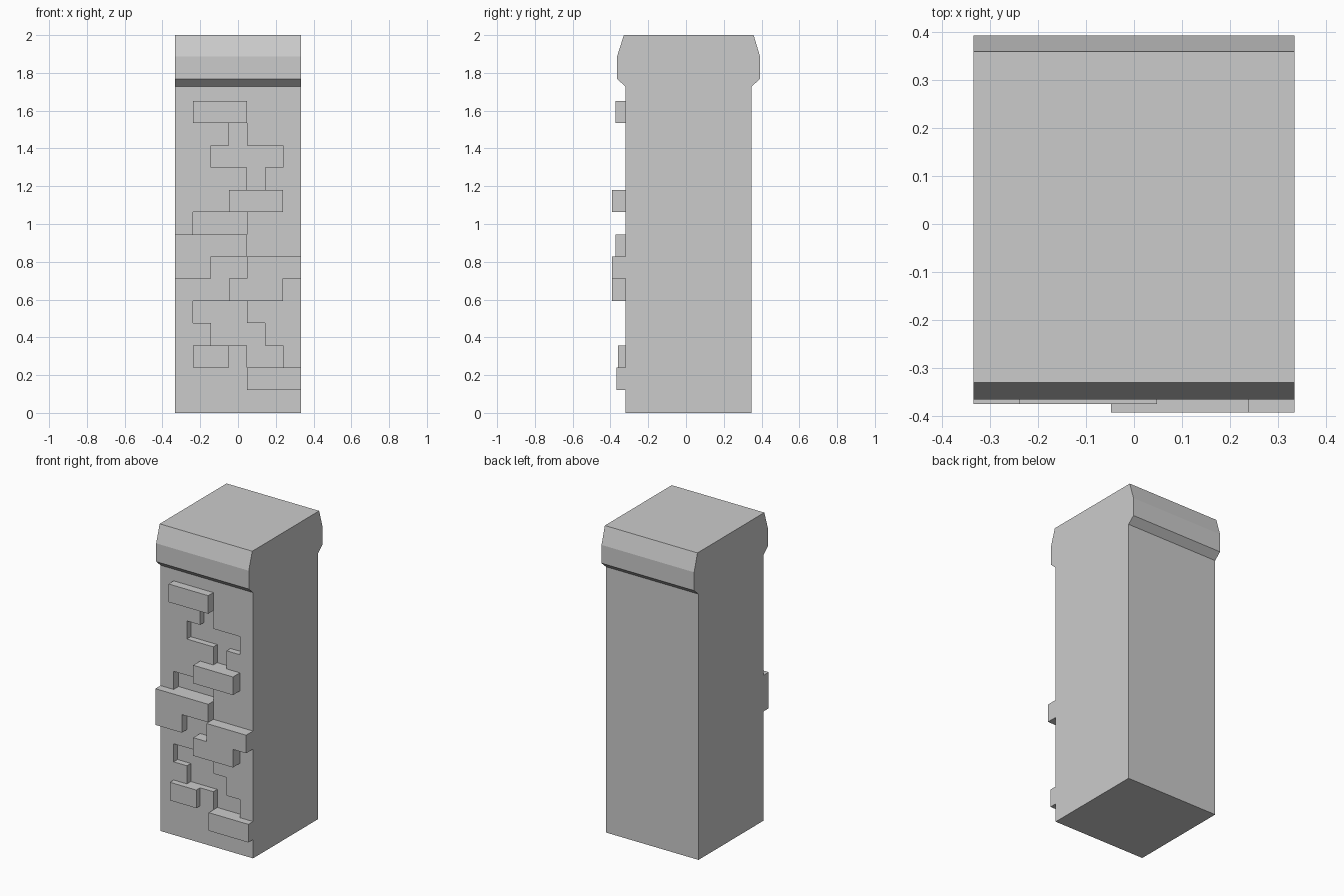
import bpy, bmesh
from mathutils import Vector

if "Cube" in bpy.data.objects:
    bpy.data.objects.remove(bpy.data.objects["Cube"])

HALF = 0.333      # half width of the pillar
FRONT = -0.321    # front wall plane
BACK = 0.347      # back wall plane


def col(c):
    """x of brick column line c (0..7)"""
    return -HALF + 2 * HALF * c / 7


def row(r):
    """z of brick course line r"""
    return 0.004 + 0.1177 * r


def prism(name, pts, to3d, depth):
    """Extrude a 2D outline along a depth vector"""
    bm = bmesh.new()
    face = bm.faces.new([bm.verts.new(to3d(a, b)) for a, b in pts])
    ext = bmesh.ops.extrude_face_region(bm, geom=[face], use_keep_orig=True)
    moved = [v for v in ext["geom"] if isinstance(v, bmesh.types.BMVert)]
    bmesh.ops.translate(bm, vec=Vector(depth), verts=moved)
    bmesh.ops.recalc_face_normals(bm, faces=bm.faces)
    mesh = bpy.data.meshes.new(name)
    bm.to_mesh(mesh)
    bm.free()
    obj = bpy.data.objects.new(name, mesh)
    bpy.context.collection.objects.link(obj)
    return obj


def wall_shape(name, cells, y0, y1):
    """Outline in (column, row) units, extruded from y0 to y1"""
    return prism(name, cells, lambda c, r: (col(c), y0, row(r)), (0, y1 - y0, 0))


def rect(c0, c1, r0, r1):
    return [(c0, r0), (c1, r0), (c1, r1), (c0, r1)]


# Pillar with flared cap: side profile in (y, z)
profile = [(FRONT, 0), (BACK, 0), (BACK, 1.728), (0.392, 1.768), (0.392, 1.887),
           (0.358, 2), (-0.329, 2), (-0.365, 1.887), (-0.365, 1.768), (FRONT, 1.728)]
pillar = prism("pillar", profile, lambda y, z: (-HALF, y, z), (2 * HALF, 0, 0))

# Missing stones cut into the front wall
recesses = [
    ("upper_recess", 0.04, [(4, 10), (5, 10), (5, 11), (6, 11), (6, 12), (4, 12),
                            (4, 13), (3, 13), (3, 12), (2, 12), (2, 11), (4, 11)]),
    ("middle_recess", 0.05, rect(1, 4, 8, 9)),
    ("lower_recess", 0.04, [(4, 2), (6, 2), (6, 3), (5, 3), (5, 4), (4, 4), (4, 5),
                            (1, 5), (1, 4), (2, 4), (2, 3), (4, 3)]),
]
for name, depth, cells in recesses:
    cutter = wall_shape(name + "_cutter", cells, FRONT - 0.03, FRONT + depth)
    cutter.hide_render = True
    cutter.display_type = 'WIRE'
    mod = pillar.modifiers.new(name, 'BOOLEAN')
    mod.operation = 'DIFFERENCE'
    mod.solver = 'EXACT'
    mod.object = cutter

# Raised stones standing proud of the front wall
stones = [
    ("top_stone", -0.374, rect(1, 4, 13, 14)),
    ("upper_stone", -0.392, rect(3, 6, 9, 10)),
    ("left_stone", -0.374, [(0, 6), (2, 6), (2, 7), (4, 7), (4, 8), (0, 8)]),
    ("right_stone", -0.392, [(3, 5), (6, 5), (6, 6), (7, 6), (7, 7), (4, 7), (4, 6), (3, 6)]),
    ("lower_stone", -0.36, rect(1, 3, 2, 3)),
    ("bottom_stone", -0.369, rect(4, 7, 1, 2)),
]
for name, y, cells in stones:
    wall_shape(name, cells, FRONT, y)
